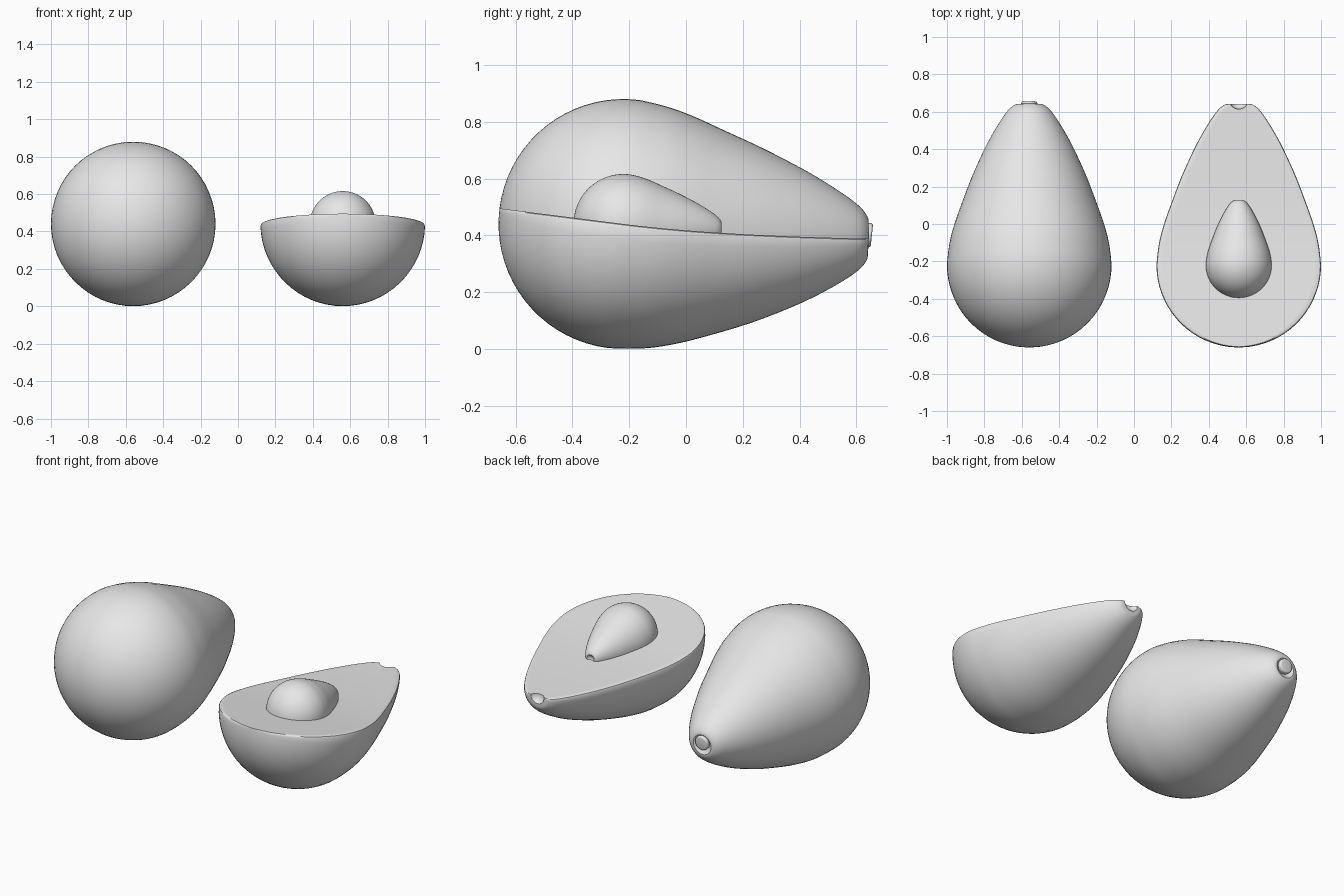
import bpy, bmesh, math
from mathutils import Vector

if "Cube" in bpy.data.objects:
    bpy.data.objects.remove(bpy.data.objects["Cube"], do_unlink=True)

grey = bpy.data.materials.new("pale_grey")
grey.use_nodes = True
grey.diffuse_color = (0.8, 0.8, 0.8, 1)
grey.node_tree.nodes["Principled BSDF"].inputs["Base Color"].default_value = (0.8, 0.8, 0.8, 1)

BULB = 0.44     # bulb radius
SLOPE = 0.126   # how steeply the core line drops at the bulb
EASE = 0.5      # distance over which the core line levels out
SIDES = 64

# Neck outline: distance from the bulb centre, radius
NECK = [(0, BULB), (0.12, 0.426), (0.22, 0.4), (0.32, 0.365), (0.47, 0.308), (0.62, 0.24),
        (0.72, 0.186), (0.79, 0.142), (0.835, 0.107), (0.857, 0.078), (0.862, 0.06)]
DIMPLE = [(0.85, 0.04), (0.838, 0.02), (0.835, 0)]


def core(d):
    """Point on the bent core line and the ring's upward direction there."""
    if d < 0:
        along = Vector((0, 1, -SLOPE)).normalized()
        return along * d, Vector((0, -along.z, along.y))
    fall = math.exp(-d / EASE)
    up = Vector((0, SLOPE * fall, 1)).normalized()
    return Vector((0, d, -SLOPE * EASE * (1 - fall))), up


def smooth_path(points, steps=4):
    """Catmull-Rom curve through the points."""
    p = [Vector(q) for q in points]
    p = [2 * p[0] - p[1] + Vector((0, p[1].y - p[0].y))] + p + [2 * p[-1] - p[-2]]
    out = []
    for a, b, c, e in zip(p, p[1:], p[2:], p[3:]):
        for i in range(steps):
            t = i / steps
            out.append(0.5 * (2 * b + (c - a) * t + (2 * a - 5 * b + 4 * c - e) * t * t
                              + (3 * b - a - 3 * c + e) * t ** 3))
    return [tuple(q) for q in out] + [points[-1]]


def section(r, halved):
    """Full circle, or lower half circle with softened corners and a flat top."""
    if not halved:
        return [(r * math.cos(math.tau * i / SIDES), r * math.sin(math.tau * i / SIDES))
                for i in range(SIDES)]
    e = min(0.012, 0.3 * r)
    start = math.asin(e / r)
    n = SIDES // 2
    arc = [-start - (math.pi - 2 * start) * i / n for i in range(n + 1)]
    pts = [(r * math.cos(a), r * math.sin(a)) for a in arc]
    rim = [(r - 0.3 * e, -0.3 * e), (r - e, 0), (r - 3 * e, 0)]
    return pts + [(-x, z) for x, z in rim] + rim[::-1]


def finish(bm, name, location):
    bmesh.ops.recalc_face_normals(bm, faces=bm.faces)
    mesh = bpy.data.meshes.new(name)
    bm.to_mesh(mesh)
    bm.free()
    mesh.materials.append(grey)
    obj = bpy.data.objects.new(name, mesh)
    obj.location = location
    bpy.context.collection.objects.link(obj)
    return obj


def pear(name, location, scale=1.0, halved=False):
    """Loft sections along the core line from bulb tip to neck."""
    bulb = [(-BULB * math.cos(math.pi / 2 * i / 18), BULB * math.sin(math.pi / 2 * i / 18))
            for i in range(18)]
    tail = [(0.864, 0)] if halved else DIMPLE
    bm = bmesh.new()
    last = None
    for d, r in bulb + smooth_path(NECK) + tail:
        centre, up = core(d)
        flat = section(r, halved) if r > 0.0001 else [(0, 0)]
        ring = [bm.verts.new((centre + Vector((x, 0, 0)) + up * z) * scale) for x, z in flat]
        if last:
            n = max(len(ring), len(last))
            for i in range(n):
                j = (i + 1) % n
                if len(last) == 1:
                    bm.faces.new((last[0], ring[i], ring[j]))
                elif len(ring) == 1:
                    bm.faces.new((last[i], last[j], ring[0]))
                else:
                    bm.faces.new((last[i], last[j], ring[j], ring[i]))
        last = ring
    return finish(bm, name, location)


def apply_modifier(obj, mod):
    bpy.context.view_layer.objects.active = obj
    bpy.ops.object.modifier_apply(modifier=mod.name)


# Whole fruit and the halved fruit with its stone
whole = pear("whole_fruit", (-0.56, -0.22, BULB))
half = pear("halved_fruit", (0.56, -0.22, BULB), halved=True)
stone = pear("stone", (0.56, -0.22, BULB), scale=0.4)

# Stem hollow in the end of the halved fruit
bm = bmesh.new()
bmesh.ops.create_uvsphere(bm, u_segments=32, v_segments=16, radius=0.05)
hollow = finish(bm, "stem_hollow_cutter", (0.56, 0.664, 0.386))
hollow.hide_render = True
cut = half.modifiers.new("stem_hollow", 'BOOLEAN')
cut.operation = 'DIFFERENCE'
cut.solver = 'EXACT'
cut.object = hollow
apply_modifier(half, cut)
bpy.data.objects.remove(hollow, do_unlink=True)

# Stem button on the whole fruit
bm = bmesh.new()
bmesh.ops.create_cone(bm, cap_ends=True, segments=32, radius1=0.043, radius2=0.043, depth=0.045)
stem = finish(bm, "stem", (-0.56, 0.632, 0.402))
stem.rotation_euler = (math.radians(-96), 0, 0)
bevel = stem.modifiers.new("soft_edge", 'BEVEL')
bevel.width = 0.008
bevel.segments = 3
apply_modifier(stem, bevel)

bpy.ops.object.select_all(action='DESELECT')
for obj in (whole, half, stone, stem):
    obj.select_set(True)
bpy.context.view_layer.objects.active = whole
bpy.ops.object.shade_smooth_by_angle(angle=math.radians(40))
